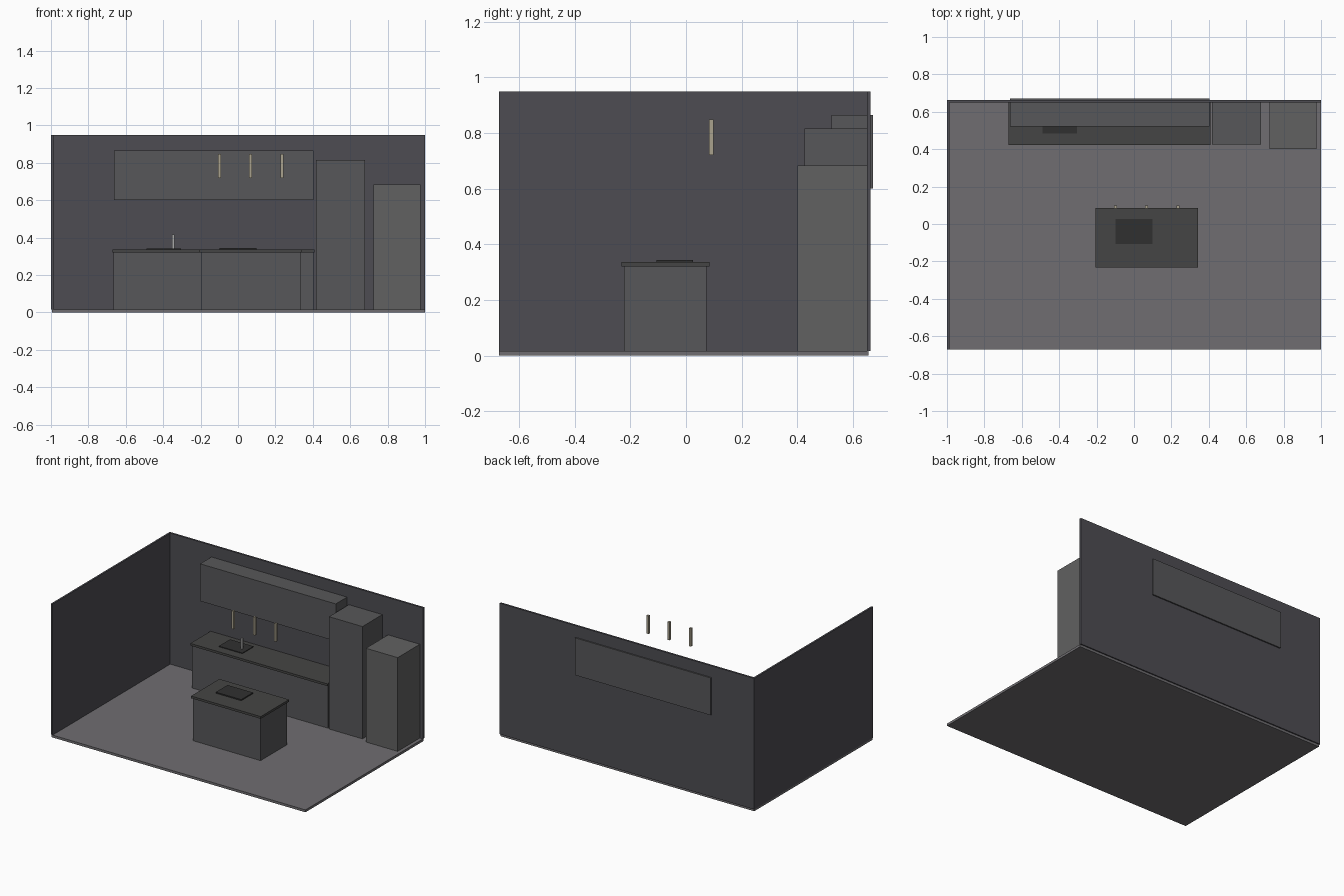
import bpy
import bmesh
from mathutils import Matrix, Vector

if "Cube" in bpy.data.objects:
    bpy.data.objects.remove(bpy.data.objects["Cube"])


def material(name, r, g, b):
    m = bpy.data.materials.new(name)
    m.diffuse_color = (r, g, b, 1)
    m.use_nodes = True
    m.node_tree.nodes["Principled BSDF"].inputs["Base Color"].default_value = m.diffuse_color
    return m


wall = material("wall_grey", 0.075, 0.073, 0.085)
floor = material("floor_grey", 0.16, 0.155, 0.165)
cabinet = material("cabinet_grey", 0.095, 0.095, 0.1)
stone = material("dark_stone", 0.06, 0.06, 0.058)
black = material("black_glass", 0.03, 0.03, 0.03)
steel = material("steel", 0.12, 0.12, 0.12)
chrome = material("chrome", 0.4, 0.4, 0.4)
brass = material("warm_metal", 0.4, 0.36, 0.27)


def box(name, x, y, z, mat):
    """Box given by its (min, max) range on each axis."""
    lo, hi = Vector((x[0], y[0], z[0])), Vector((x[1], y[1], z[1]))
    mesh = bpy.data.meshes.new(name)
    bm = bmesh.new()
    bmesh.ops.create_cube(bm, size=1, matrix=Matrix.Diagonal((*(hi - lo), 1)))
    bm.to_mesh(mesh)
    bm.free()
    mesh.materials.append(mat)
    ob = bpy.data.objects.new(name, mesh)
    ob.location = (lo + hi) / 2
    bpy.context.collection.objects.link(ob)
    return ob


FLOOR, BASE, TOP = 0.017, 0.32, 0.336
BACK = 0.649

# Room shell
box("floor", (-0.995, 1), (-0.671, 0.655), (0, FLOOR), floor)
box("back_wall", (-1, 1), (BACK, 0.663), (FLOOR, 0.948), wall)
box("left_wall", (-1, -0.987), (-0.671, 0.663), (FLOOR, 0.948), wall)

# Wall run: base units, worktop, sink, tap and wall units
box("base_cabinet", (-0.665, 0.403), (0.432, BACK), (FLOOR, BASE), cabinet)
box("worktop", (-0.67, 0.408), (0.422, BACK), (BASE, TOP), stone)
box("sink", (-0.49, -0.305), (0.485, 0.61), (TOP, 0.341), black)
box("faucet", (-0.353, -0.34), (0.533, 0.546), (0.341, 0.416), chrome)
box("wall_cabinet", (-0.663, 0.403), (0.522, 0.672), (0.6, 0.865), cabinet)

# Tall units
box("tall_cabinet", (0.417, 0.68), (0.426, BACK), (FLOOR, 0.815), cabinet)
box("refrigerator", (0.725, 0.975), (0.4, BACK), (FLOOR, 0.683), steel)

# Island
box("island_base", (-0.198, 0.333), (-0.222, 0.073), (FLOOR, BASE), cabinet)
box("island_top", (-0.206, 0.341), (-0.232, 0.085), (BASE, TOP), stone)
box("cooktop", (-0.1, 0.1), (-0.106, 0.026), (TOP, 0.344), black)

# Pendant lamps
for i, x in enumerate((-0.1, 0.067, 0.234)):
    box(f"pendant_lamp_{i + 1}", (x - 0.008, x + 0.008), (0.083, 0.099), (0.72, 0.848), brass)
